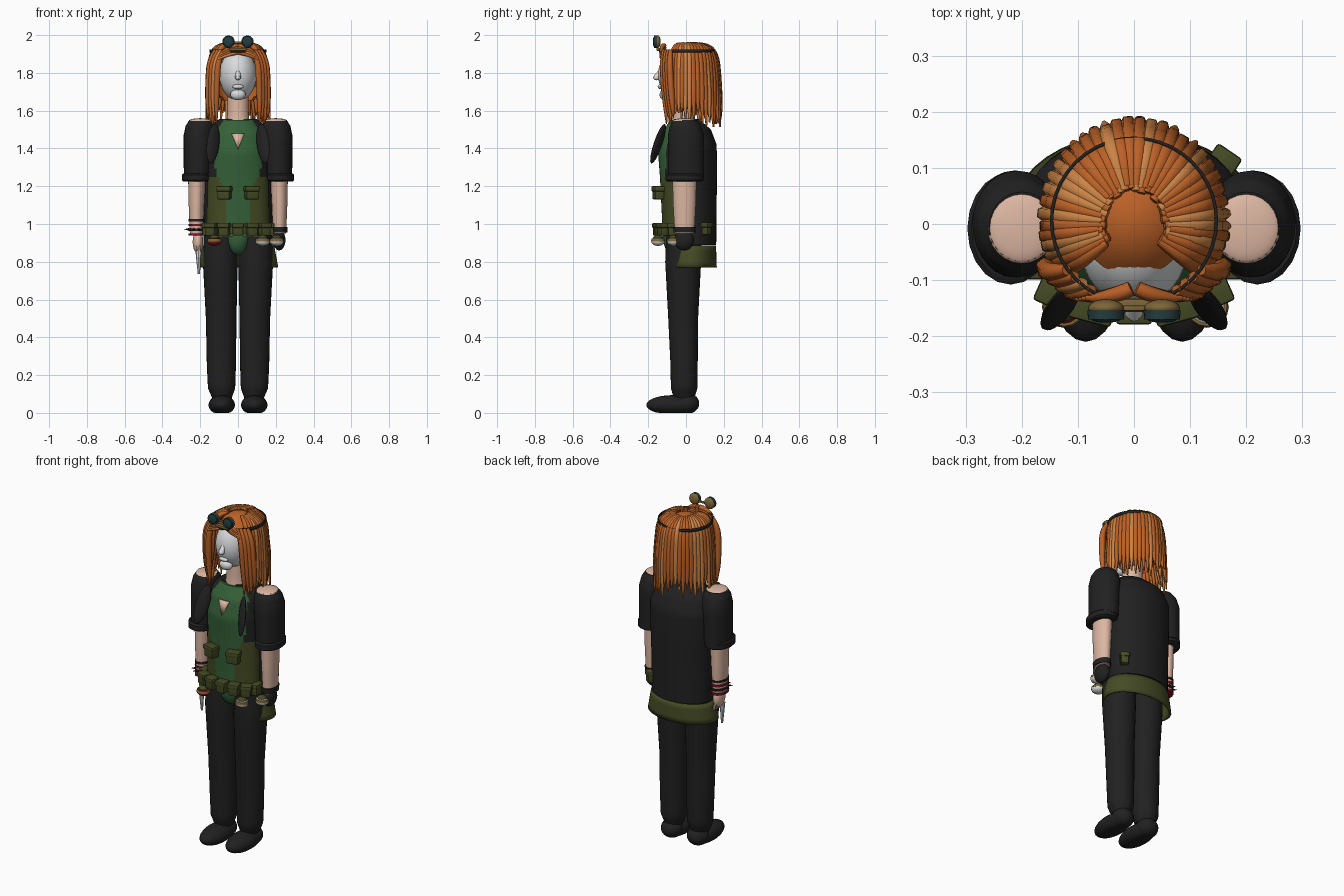
import bpy, bmesh, random
from math import sin, cos, pi, radians
from mathutils import Matrix, Vector, Euler

random.seed(4)
cube = bpy.data.objects.get("Cube")
if cube:
    bpy.data.objects.remove(cube)


def material(name, *rgb):
    m = bpy.data.materials.new(name)
    m.use_nodes = True
    m.diffuse_color = (*rgb, 1)
    m.node_tree.nodes["Principled BSDF"].inputs["Base Color"].default_value = (*rgb, 1)
    return m


BLACK = material("black cloth", .015, .015, .015)
SKIN = material("skin", .72, .47, .36)
ORANGE = material("orange hair", .5, .12, .02)
AMBER = material("light hair", .6, .23, .06)
GREEN = material("green cloth", .035, .12, .04)
OLIVE = material("olive cloth", .06, .07, .018)
WHITE = material("pale grey", .7, .71, .72)
RED = material("dark red", .2, .008, .015)
TEAL = material("teal glass", .018, .045, .05)
TAN = material("tan metal", .2, .13, .04)
SIDES = (("right", -1), ("left", 1))
built = []


def finish(name, bm, *mats):
    bmesh.ops.recalc_face_normals(bm, faces=bm.faces)
    me = bpy.data.meshes.new(name)
    bm.to_mesh(me)
    bm.free()
    for m in mats:
        me.materials.append(m)
    ob = bpy.data.objects.new(name, me)
    bpy.context.collection.objects.link(ob)
    built.append(ob)
    return ob


def loft(name, secs, *mats, seg=28, rows=4, caps=True, arc=None, rule=None):
    """Stack of ellipses given as (z, cx, cy, rx, ry); arc makes an open band."""
    bm = bmesh.new()
    steps = []
    for a, b in zip(secs, secs[1:]):
        steps += [[p + (q - p) * i / rows for p, q in zip(a, b)] for i in range(rows)]
    steps.append(secs[-1])
    lo, hi = arc or (0, 2 * pi)
    n = seg + 1 if arc else seg
    rings = []
    for z, cx, cy, rx, ry in steps:
        angles = [lo + (hi - lo) * i / seg for i in range(n)]
        rings.append([bm.verts.new((cx + rx * cos(t), cy + ry * sin(t), z)) for t in angles])
    for r, s in zip(rings, rings[1:]):
        for i in range(seg):
            j = (i + 1) % n
            bm.faces.new((r[i], r[j], s[j], s[i]))
    if caps and not arc:
        bm.faces.new(rings[0])
        bm.faces.new(rings[-1])
    if rule:
        for f in bm.faces:
            f.material_index = rule(f.calc_center_median())
    return finish(name, bm, *mats)


def ball(name, loc, radii, mat, rot=(0, 0, 0), seg=24, floor=None, keep=None):
    bm = bmesh.new()
    m = Matrix.LocRotScale(Vector(loc), Euler(rot), Vector(radii))
    bmesh.ops.create_uvsphere(bm, u_segments=seg, v_segments=seg // 2 + 2, radius=1, matrix=m)
    if floor is not None:
        for v in bm.verts:
            v.co.z = max(v.co.z, floor)
    if keep:
        gone = [f for f in bm.faces if not keep(f.calc_center_median())]
        bmesh.ops.delete(bm, geom=gone, context="FACES")
    return finish(name, bm, mat)


def box(name, loc, size, mat, rot=(0, 0, 0), bevel=.008):
    bm = bmesh.new()
    m = Matrix.LocRotScale(Vector(loc), Euler(rot), Vector(size))
    bmesh.ops.create_cube(bm, size=1, matrix=m)
    bmesh.ops.bevel(bm, geom=bm.edges[:], offset=bevel, segments=2, affect="EDGES", profile=.5)
    return finish(name, bm, mat)


def cone(name, base, tip, r1, r2, mat, seg=20):
    bm = bmesh.new()
    d = Vector(tip) - Vector(base)
    m = Matrix.LocRotScale(Vector(base) + d / 2, d.to_track_quat("Z", "Y"), None)
    bmesh.ops.create_cone(bm, cap_ends=True, segments=seg, radius1=r1, radius2=r2,
                          depth=d.length, matrix=m)
    return finish(name, bm, mat)


def solid(ob, t, offset=0):
    mod = ob.modifiers.new("thickness", "SOLIDIFY")
    mod.thickness, mod.offset = t, offset


def pouch(name, loc, size, turn=0):
    x, y, z = loc
    w, d, h = size
    box(name, loc, size, OLIVE, (0, 0, turn))
    box(name + "_flap", (x, y, z + h * .3), (w + .008, d + .008, h * .4), OLIVE, (0, 0, turn), .006)


# Trousers, shoes, arms and sleeves
for side, s in SIDES:
    loft(side + "_leg", [(.08, s * .085, -.01, .052, .055), (.13, s * .087, -.01, .072, .07),
                         (.25, s * .088, -.01, .077, .072), (.5, s * .089, -.015, .081, .079),
                         (.8, s * .094, -.015, .092, .095), (.95, s * .092, -.01, .09, .095)], BLACK)
    ball(side + "_shoe", (s * .086, -.07, .042), (.07, .14, .052), BLACK, floor=0)
    ball(side + "_heel", (s * .086, .005, .05), (.062, .065, .055), BLACK, floor=0)
    loft(side + "_sleeve", [(1.25, s * .215, 0, .072, .095), (1.47, s * .208, 0, .08, .095),
                            (1.52, s * .203, -.003, .074, .082), (1.55, s * .2, -.005, .058, .062)], BLACK)
    loft(side + "_cuff", [(1.225, s * .22, -.008, .07, .09), (1.232, s * .22, -.008, .077, .1),
                          (1.26, s * .22, -.008, .077, .1), (1.268, s * .22, -.008, .07, .09)],
         BLACK, rows=1, seg=20)
    ball(side + "_shoulder_skin", (s * .2, -.007, 1.546), (.06, .063, .014), SKIN)
    loft(side + "_forearm", [(1.24, s * .218, -.008, .046, .064), (1.1, s * .22, -.008, .041, .06),
                             (.95, s * .22, -.008, .035, .052)], SKIN)
    # Lapels
    ball(side + "_lapel", (s * .132, -.148, 1.425), (.038, .013, .112), BLACK,
         (-.23, -s * .27, -s * .5), seg=12)

# Hands: glove on the left, bare hand with blade on the right
ball("left_glove", (.218, -.01, .915), (.033, .052, .055), BLACK)
loft("left_wrist_band", [(.955, .22, -.008, .041, .058), (.985, .22, -.008, .042, .06)], BLACK)
ball("right_hand", (-.212, -.01, .905), (.028, .045, .06), SKIN)
for i in range(4):
    y = -.045 + i * .022
    cone("right_finger", (-.212, y, .885), (-.2, y, .835), .012, .008, SKIN, 8)
cone("blade", (-.21, -.045, .86), (-.207, -.045, .735), .016, .006, WHITE, 8)
for z, m in ((.945, RED), (.97, BLACK), (.995, RED), (1.02, BLACK)):
    loft("right_bracelet", [(z - .006, -.22, -.008, .043, .06), (z + .006, -.22, -.008, .043, .06)], m)
for i in range(10):
    c, n = cos(i * pi / 5), sin(i * pi / 5)
    cone("bracelet_spike", (-.22 + c * .04, -.008 + n * .056, .972),
         (-.22 + c * .066, -.008 + n * .082, .972), .007, 0, BLACK, 6)

# Jacket and the top beneath it
loft("jacket", [(.89, 0, .035, .182, .125), (1.1, 0, .035, .184, .127), (1.3, 0, .033, .192, .132),
                (1.42, 0, .03, .195, .132), (1.5, 0, .02, .17, .112), (1.555, 0, 0, .1, .068)],
     BLACK, seg=36)


def top_colour(c):
    if c.z < 1.25:
        return 1 if abs(c.x) > .06 + max(0, c.z - 1.17) * .5 else 0
    return 2 if abs(c.x) > .12 else 0


loft("top", [(.93, 0, -.04, .165, .085), (1.05, 0, -.04, .163, .088), (1.25, 0, -.04, .162, .098),
             (1.38, 0, -.04, .155, .108), (1.48, 0, -.035, .135, .092), (1.55, 0, -.02, .085, .065)],
     GREEN, OLIVE, BLACK, seg=48, rows=6, rule=top_colour)
ball("top_lower_point", (0, -.06, .93), (.065, .062, .095), GREEN)
bm = bmesh.new()
bm.faces.new([bm.verts.new(p) for p in ((-.034, -.131, 1.478), (.034, -.131, 1.478), (0, -.15, 1.395))])
solid(finish("chest_opening", bm, SKIN), .009)
loft("neck", [(1.5, 0, -.02, .066, .06), (1.58, 0, -.015, .056, .055), (1.72, 0, -.01, .056, .055)], SKIN)

# Open cloth wrap behind the hips
wrap = loft("hip_wrap", [(.77, 0, .025, .208, .132), (.885, 0, .025, .186, .128)], OLIVE,
            arc=(radians(-42), radians(222)))
solid(wrap, .012)

# Belt, pouches and hanging flasks
loft("belt", [(.95, 0, -.04, .172, .095), (.99, 0, -.04, .172, .095)], OLIVE, rows=1)
for x in (-.14, -.074, 0, .074, .14):
    pouch("belt_pouch", (x, -.15 + 1.5 * x * x, .972), (.056, .05, .068), x * 3)
for side, s in SIDES:
    pouch(side + "_chest_pouch", (s * .073, -.147, 1.165), (.07, .05, .07), s * .25)
    pouch(side + "_hip_pouch", (s * .172, -.065, .972), (.035, .06, .068))
pouch("rear_pouch", (.157, .108, .975), (.045, .045, .068), -.6)
for name, x, y, m in (("front_flask", .13, -.148, WHITE), ("side_flask", .205, -.065, WHITE),
                      ("red_flask", -.125, -.148, RED)):
    ball(name, (x, y, .908), (.038, .036, .024), m, seg=16)
    loft(name + "_band", [(.908, x, y, .039, .037), (.922, x, y, .036, .034)], TAN, seg=16, rows=1)
    ball(name + "_cap", (x, y, .928), (.026, .026, .014), OLIVE, seg=12)

# Head with a plain mask-like face
ball("head", (0, -.03, 1.79), (.098, .118, .138), WHITE, seg=32)
cone("nose", (0, -.125, 1.825), (0, -.157, 1.775), .008, .017, WHITE, 10)
ball("nose_tip", (0, -.155, 1.775), (.015, .019, .014), WHITE, seg=12)
ball("lips", (0, -.137, 1.727), (.03, .013, .012), WHITE, seg=12)
ball("chin", (0, -.112, 1.685), (.04, .028, .03), WHITE, seg=16)

# Hair: cap, then tapered locks gathered by colour
ball("hair_cap", (0, .01, 1.785), (.13, .135, .172), ORANGE, seg=32,
     keep=lambda c: c.z > 1.9 or (c.y > -.04 and c.z > 1.66))
hair = {}
for name, m in (("hair_locks", ORANGE), ("light_hair_locks", AMBER)):
    cu = bpy.data.curves.new(name, "CURVE")
    cu.dimensions, cu.bevel_depth, cu.bevel_resolution = "3D", .017, 1
    cu.resolution_u, cu.use_fill_caps = 4, True
    cu.materials.append(m)
    bpy.context.collection.objects.link(bpy.data.objects.new(name, cu))
    hair[name] = cu


def lock(points, widths, light=.25):
    cu = hair["light_hair_locks" if random.random() < light else "hair_locks"]
    sp = cu.splines.new("NURBS")
    sp.points.add(len(points) - 1)
    for p, co, w in zip(sp.points, points, widths):
        p.co, p.radius = (*co, 1), w
    sp.order_u, sp.use_endpoint_u = 3, True


def hanging_lock(a, k, end):
    path = []
    for r, z in ((.06, 1.955), (.105, 1.945), (.14, 1.895), (.15, 1.78), (.157, 1.66), (.165, end)):
        q = r * k + random.uniform(-.004, .004)
        back = 1.12 if sin(a) > 0 else .85
        path.append((q * cos(a), q * sin(a) * back, z))
    lock(path, (.5, .9, 1, 1, .9, .25))


for i in range(36):
    hanging_lock(radians(-38 + 256 * i / 35), 1.01, random.uniform(1.51, 1.6))
for i in range(26):
    hanging_lock(radians(-30 + 240 * i / 25), .89, random.uniform(1.53, 1.62))
for side, s in SIDES:
    for i in range(4):
        x, y = .105 + .015 * i, -.118 + .012 * i
        lock([(s * (x - .03), y, 1.92), (s * x, y - .005, 1.875), (s * (x + .007), y, 1.75),
              (s * (x + .01), y + .01, 1.63), (s * (x + .008), y + .015, 1.53 + .03 * (i % 2))],
             (.6, 1, 1.05, .9, .2), .1)
    for i in range(4):
        z = 1.945 - .012 * i
        lock([(s * .005, -.115, z), (s * .04, -.132, z - .005), (s * (.085 + .006 * i), -.132, z - .035)],
             (.8, .9, .3), .15)

# Goggles pushed up on a head band
band = loft("goggle_band", [(1.907, 0, .006, .147, .147), (1.924, 0, .006, .147, .147)], BLACK,
            seg=40, rows=1, caps=False)
solid(band, .006)
for side, s in SIDES:
    x = s * .05
    ball(side + "_goggle_cup", (x, -.15, 1.965), (.032, .016, .033), TAN, seg=20)
    cone(side + "_goggle_rim", (x, -.153, 1.965), (x, -.17, 1.965), .033, .032, TEAL)
    ball(side + "_goggle_lens", (x, -.169, 1.965), (.027, .007, .027), TEAL, seg=16)
box("goggle_bridge", (0, -.15, 1.96), (.05, .01, .012), TAN, bevel=.003)
box("goggle_mount", (0, -.145, 1.925), (.09, .024, .016), TAN, bevel=.004)

# Smooth shading with sharp edges kept
bpy.ops.object.select_all(action="DESELECT")
for ob in built:
    ob.select_set(True)
bpy.context.view_layer.objects.active = built[0]
bpy.ops.object.shade_smooth_by_angle(angle=radians(40))
